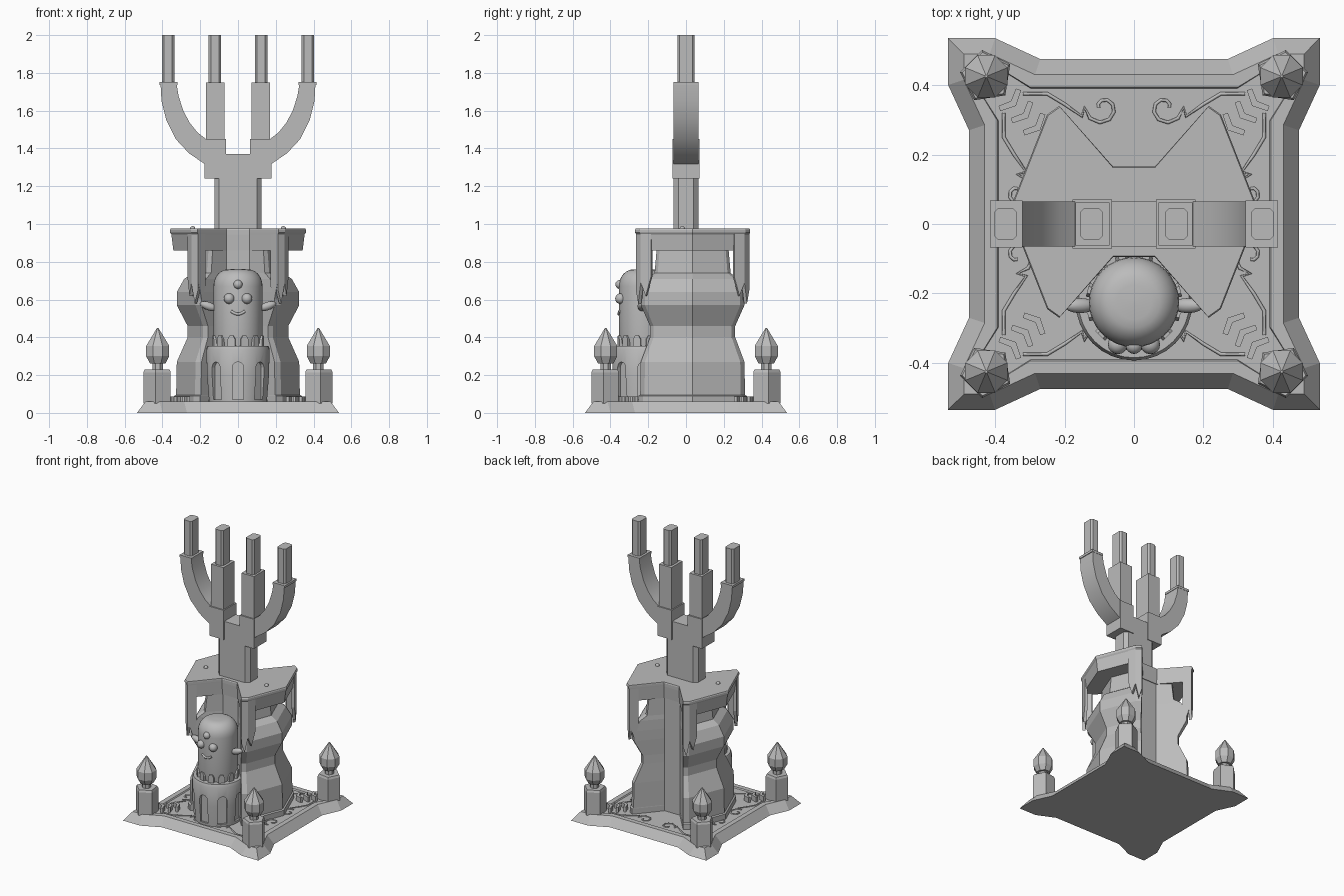
import bpy, bmesh, math
from mathutils import Vector, Matrix

if "Cube" in bpy.data.objects:
    bpy.data.objects.remove(bpy.data.objects["Cube"])

stone = bpy.data.materials.new("stone_grey")
stone.diffuse_color = (0.5, 0.5, 0.5, 1)
stone.use_nodes = True
stone.node_tree.nodes["Principled BSDF"].inputs["Base Color"].default_value = stone.diffuse_color


def finish(bm, name, smooth=None):
    bmesh.ops.recalc_face_normals(bm, faces=bm.faces)
    me = bpy.data.meshes.new(name)
    bm.to_mesh(me)
    bm.free()
    ob = bpy.data.objects.new(name, me)
    bpy.context.collection.objects.link(ob)
    me.materials.append(stone)
    if smooth:
        bpy.ops.object.select_all(action='DESELECT')
        ob.select_set(True)
        bpy.context.view_layer.objects.active = ob
        bpy.ops.object.shade_smooth_by_angle(angle=math.radians(smooth))
    return ob


def loft(bm, rings):
    """Skin a list of closed rings and cap both ends."""
    vs = [[bm.verts.new(p) for p in r] for r in rings]
    n = len(vs[0])
    for a, b in zip(vs, vs[1:]):
        for i in range(n):
            bm.faces.new((a[i], a[(i + 1) % n], b[(i + 1) % n], b[i]))
    bm.faces.new(vs[0][::-1])
    bm.faces.new(vs[-1])


def lathe(bm, prof, n, c=(0, 0), turn=0.0):
    loft(bm, [[(c[0] + r * math.cos(turn + math.tau * i / n),
                c[1] + r * math.sin(turn + math.tau * i / n), z)
               for i in range(n)] for r, z in prof])


def box(bm, x0, x1, y0, y1, z0, z1, ch=0.0):
    """Box with optional chamfered upright edges."""
    if ch:
        p = [(x0 + ch, y0), (x1 - ch, y0), (x1, y0 + ch), (x1, y1 - ch),
             (x1 - ch, y1), (x0 + ch, y1), (x0, y1 - ch), (x0, y0 + ch)]
    else:
        p = [(x0, y0), (x1, y0), (x1, y1), (x0, y1)]
    loft(bm, [[(x, y, z) for x, y in p] for z in (z0, z1)])


def ball(bm, p, r, scale=(1, 1, 1)):
    m = Matrix.Translation(p) @ Matrix.Diagonal((*scale, 1))
    bmesh.ops.create_uvsphere(bm, u_segments=16, v_segments=10, radius=r, matrix=m)


def tube(name, paths, r):
    cu = bpy.data.curves.new(name, 'CURVE')
    cu.dimensions = '3D'
    cu.bevel_depth, cu.bevel_resolution, cu.use_fill_caps = r, 1, True
    for pts in paths:
        s = cu.splines.new('POLY')
        s.points.add(len(pts) - 1)
        for q, p in zip(s.points, pts):
            q.co = (*p, 1)
    cu.materials.append(stone)
    ob = bpy.data.objects.new(name, cu)
    bpy.context.collection.objects.link(ob)


# flared square base with a shallow sunken floor
def star(c, k, m, z):
    quarter = [(m, -k[1]), (c, -k[0]), (c, c), (k[0], c), (k[1], m)]
    ring = []
    for q in range(4):
        a, b = round(math.cos(q * math.pi / 2)), round(math.sin(q * math.pi / 2))
        ring += [(a * x - b * y, b * x + a * y, z) for x, y in quarter[1:]]
        x, y = (quarter[0][1] * -1, quarter[0][0])
    # close each side with its straight run
    out = []
    for q in range(4):
        a, b = round(math.cos(q * math.pi / 2)), round(math.sin(q * math.pi / 2))
        for x, y in ((m, k[1]), (c, k[0]), (c, c), (k[0], c), (k[1], m)):
            out.append((a * x - b * y, b * x + a * y, z))
    return out


bm = bmesh.new()
loft(bm, [star(.535, (.40, .27), .475, 0), star(.49, (.415, .285), .43, .06),
          star(.45, (.39, .30), .395, .06), star(.447, (.387, .297), .39, .052)])
finish(bm, "base")

# corner posts with crystals
posts, gems = bmesh.new(), bmesh.new()
for sx in (-1, 1):
    for sy in (-1, 1):
        c = (.425 * sx, .425 * sy)
        turn = math.atan2(sy, sx)
        lathe(posts, [(.077, .05), (.077, .215), (.07, .23)], 5, c, turn + math.pi)
        lathe(gems, [(.03, .225), (.03, .262), (.045, .262), (.066, .30),
                     (.066, .355), (.004, .45)], 8, c, math.pi / 8)
finish(posts, "corner_posts")
finish(gems, "corner_crystals")

# lobed plan shared by the rock and the canopy
CY = .035
QUARTER = [(.36, 0), (.25, .28), (.215, .305), (.06, .13)]


def plan(s, notch, z):
    q = [(x * s, y * s) for x, y in QUARTER[:3]] + [(.06, notch)]
    ring = q + [(-x, y) for x, y in q[::-1]]
    ring += [(x, -y) for x, y in ring[::-1] if abs(y) > 1e-6]
    return [(x, y + CY, z) for x, y in ring]


bm = bmesh.new()
loft(bm, [plan(s, .12, z) for s, z in
          ((.94, .05), (.94, .09), (.91, .095), (.90, .27), (.74, .40), (.74, .46),
           (.90, .57), (.90, .64), (.79, .71), (.66, .74), (.62, .88))])
finish(bm, "rock_body")

bm = bmesh.new()
loft(bm, [plan(.95, .125, .86), plan(.98, .13, .945), plan(1, .13, .955),
          plan(1, .13, .968), plan(.99, .127, .975)])
finish(bm, "canopy")

# icicles folded round the canopy corners
bm = bmesh.new()
for sx in (-1, 1):
    for sy in (-1, 1):
        a, b = Vector((.25, .28)), Vector((.215, .305))
        side = a + (Vector((.36, 0)) - a).normalized() * .06
        inner = b + (Vector((.06, .13)) - b).normalized() * .06
        for p, q, low in ((side, a, .62), (a, b, .58), (b, inner, .60)):
            d = (q - p).normalized()
            nrm = Vector((d.y, -d.x))
            if nrm.dot(p) > 0:
                nrm = -nrm
            prof = [(p, .95), (p, low + .10), (p.lerp(q, .5), low), (q, low + .07), (q, .95)]
            loft(bm, [[(sx * (v + nrm * t).x * .985, CY + sy * (v + nrm * t).y * .985, z)
                       for v, z in prof] for t in (0, .02)])
finish(bm, "canopy_icicles")

bm = bmesh.new()
for s in (-1, 1):
    ball(bm, (.24 * s, -.02, .975), .014)
finish(bm, "canopy_studs", 40)

# trunk, cuffs, fingers and candles
bm = bmesh.new()
box(bm, -.125, .125, -.065, .065, .96, 1.30, .025)
box(bm, -.10, .10, -.065, .065, 1.28, 1.37)
finish(bm, "trunk")
arms, cuffs, fingers, tips = (bmesh.new() for _ in range(4))
for s in (-1, 1):
    outer = [(.10, 1.29), (.18, 1.32), (.26, 1.375), (.33, 1.45), (.38, 1.55), (.405, 1.65), (.41, 1.74)]
    inner = [(.10, 1.39), (.17, 1.45), (.215, 1.485), (.255, 1.535), (.29, 1.60), (.315, 1.68), (.325, 1.74)]
    loft(arms, [[(s * o[0], -.065, o[1]), (s * o[0], .065, o[1]),
                 (s * i[0], .065, i[1]), (s * i[0], -.065, i[1])]
                for o, i in zip(outer, inner)])
    for bmx, c, w, d, z0, z1, ch in (
            (cuffs, .12, .057, .071, 1.24, 1.45, 0), (fingers, .12, .049, .062, 1.44, 1.75, 0),
            (fingers, .368, .047, .067, 1.735, 1.752, 0),
            (tips, .122, .033, .046, 1.74, 2.0, .012), (tips, .37, .033, .046, 1.74, 2.0, .012)):
        x = s * c
        box(bmx, x - w, x + w, -d, d, z0, z1, ch)
finish(arms, "outer_arms", 20)
finish(cuffs, "cuffs")
finish(fingers, "inner_fingers")
finish(tips, "candles")

# stump with arched slots
C = (0, -.225)
bm = bmesh.new()
lathe(bm, [(.155, .05), (.167, .20), (.168, .335), (.16, .355)], 32, C)
stump = finish(bm, "stump", 30)
bm = bmesh.new()
arch = [(-.03, .07), (.03, .07)] + [(.03 * math.cos(t * math.pi / 6), .24 + .03 * math.sin(t * math.pi / 6))
                                    for t in range(7)]
for i in range(8):
    m = Matrix.Translation((*C, 0)) @ Matrix.Rotation(i * math.pi / 4, 4, 'Z')
    loft(bm, [[m @ Vector((x, y, z)) for x, z in arch] for y in (-.143, -.25)])
cutter = finish(bm, "slot_cutter")
cutter.hide_render = True
cutter.hide_set(True)
mod = stump.modifiers.new("slots", 'BOOLEAN')
mod.operation, mod.object = 'DIFFERENCE', cutter

# round-topped creature with a ragged hem
bm = bmesh.new()
lathe(bm, [(.12, .34), (.13, .41), (.13, .67)] +
      [(.055 + .075 * math.cos(t * math.pi / 12), .67 + .09 * math.sin(t * math.pi / 12)) for t in range(1, 6)] +
      [(.05, .76), (.004, .762)], 32, C)
finish(bm, "creature_body", 40)
bm = bmesh.new()
for i in range(12):
    m = Matrix.Translation((*C, 0)) @ Matrix.Rotation((i + .5) * math.tau / 12, 4, 'Z')
    hem = [(-.02, .355), (.02, .355), (.02, .39), (.01, .41), (-.01, .41), (-.02, .39)]
    loft(bm, [[m @ Vector((x, y, z)) for x, z in hem] for y in (-.115, -.138)])
finish(bm, "creature_hem")
bm = bmesh.new()
for s in (-1, 1):
    ball(bm, (.047 * s, -.347, .605), .028)
    m = (Matrix.Translation((.155 * s, -.235, .565)) @ Matrix.Rotation(s * .35, 4, 'Y').inverted()
         @ Matrix.Diagonal((1.8, .8, .8, 1)))
    bmesh.ops.create_uvsphere(bm, u_segments=16, v_segments=10, radius=.027, matrix=m)
ball(bm, (0, -.35, .68), .024)
finish(bm, "eyes_and_arms", 60)
tube("mouth", [[(.036 * t / 4, -.225 - math.sqrt(.131 ** 2 - (.036 * t / 4) ** 2), .523 + .016 * (t / 4) ** 2)
                for t in range(-4, 5)]], .008)

# raised chevrons and floor swirls
bm = bmesh.new()
for sx in (-1, 1):
    for sy in (-1, 1):
        for t in (.27, .305, .34):
            v = [(t, t), (t + .045, t - .015), (t + .05, t), (t + .014, t + .014),
                 (t, t + .05), (t - .015, t + .045)]
            loft(bm, [[(sx * x, sy * y, z) for x, y in v] for z in (.05, .088)])
finish(bm, "chevrons")
swirls = []
for q in range(4):
    a, b = round(math.cos(q * math.pi / 2)), round(math.sin(q * math.pi / 2))
    for s in (-1, 1):
        pts = [(.09 + (.012 + .0045 * t) * math.cos(t * .7), .335 + (.012 + .0045 * t) * math.sin(t * .7))
               for t in range(10)] + [(.15, .31), (.20, .345), (.25, .375), (.32, .375)]
        swirls.append([(a * s * x - b * y, b * s * x + a * y, .052) for x, y in pts])
tube("floor_swirls", swirls, .005)
